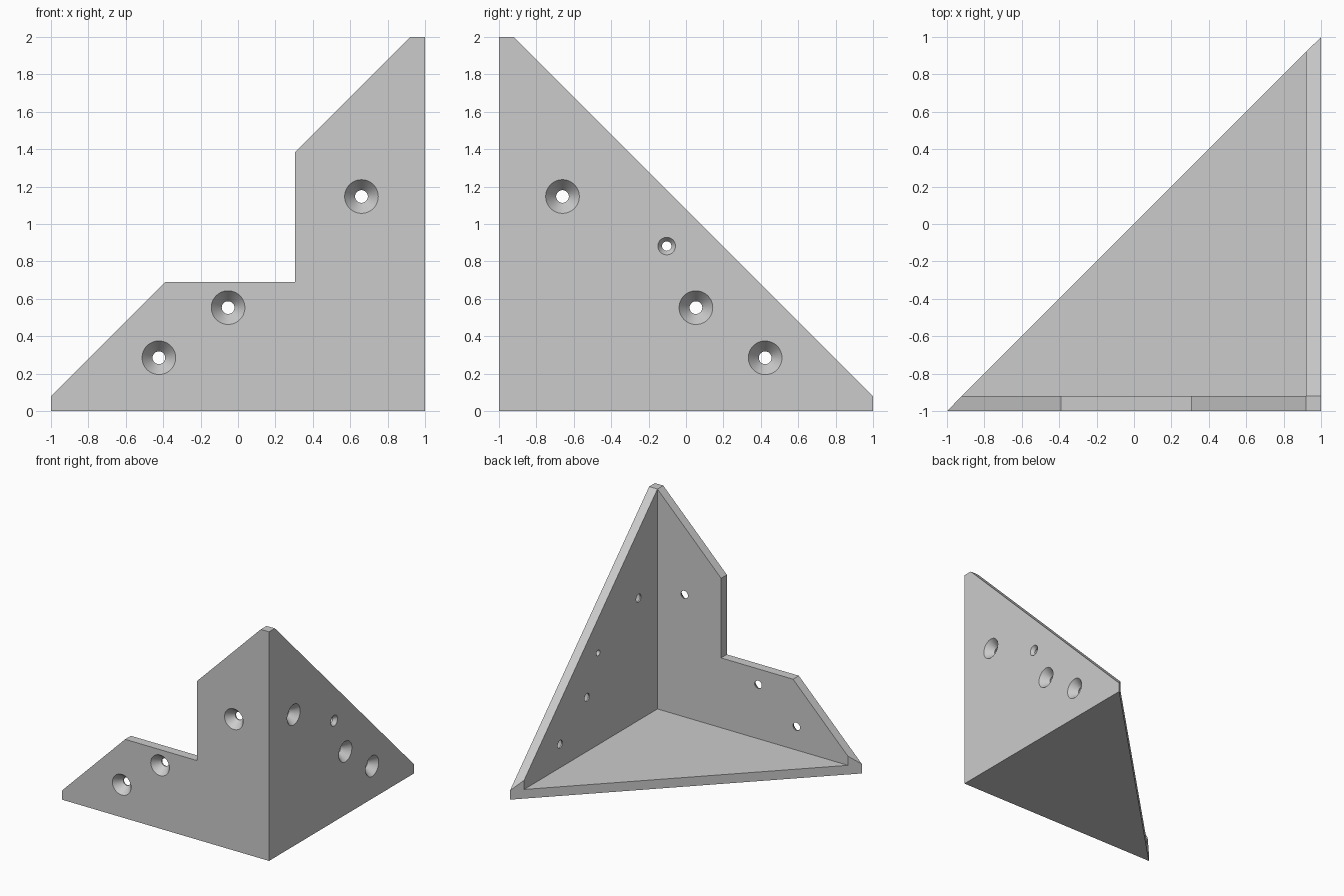
import bpy
import bmesh
import math
from mathutils import Vector, Matrix

if "Cube" in bpy.data.objects:
    bpy.data.objects.remove(bpy.data.objects["Cube"], do_unlink=True)

T = 0.08          # plate thickness
SLOPE = 1.0 + T   # height of the sloping edges above the middle

grey = bpy.data.materials.new("plain_grey")
grey.use_nodes = True
grey.diffuse_color = (0.6, 0.6, 0.6, 1)
grey.node_tree.nodes["Principled BSDF"].inputs["Base Color"].default_value = (0.6, 0.6, 0.6, 1)


def add_object(name, bm):
    bmesh.ops.recalc_face_normals(bm, faces=bm.faces)
    mesh = bpy.data.meshes.new(name)
    bm.to_mesh(mesh)
    bm.free()
    mesh.materials.append(grey)
    obj = bpy.data.objects.new(name, mesh)
    bpy.context.collection.objects.link(obj)
    return obj


def prism(name, outline, depth):
    """Extrude a closed 3D outline along a vector."""
    bm = bmesh.new()
    face = bm.faces.new([bm.verts.new(p) for p in outline])
    new = bmesh.ops.extrude_face_region(bm, geom=[face], use_keep_orig=True)["geom"]
    verts = [v for v in new if isinstance(v, bmesh.types.BMVert)]
    bmesh.ops.translate(bm, verts=verts, vec=Vector(depth))
    return add_object(name, bm)


def countersink(name, centre, outward, wide, narrow, sink):
    """Screw hole cutter: a cone from the outer face, then a straight bore."""
    bm = bmesh.new()
    n = 48
    stations = [(0.04, wide), (0, wide), (-sink, narrow), (-T - 0.04, narrow)]
    rings = [[bm.verts.new((r * math.cos(i * math.tau / n), r * math.sin(i * math.tau / n), z))
              for i in range(n)] for z, r in stations]
    for a, b in zip(rings, rings[1:]):
        for i in range(n):
            j = (i + 1) % n
            bm.faces.new((a[i], a[j], b[j], b[i]))
    bm.faces.new(rings[0])
    bm.faces.new(rings[-1])
    turn = Vector(outward).to_track_quat('Z', 'Y').to_matrix().to_4x4()
    bm.transform(Matrix.Translation(centre) @ turn)
    return add_object(name, bm)


def combine(target, tool, operation):
    tool.hide_render = True
    mod = target.modifiers.new(operation.lower(), 'BOOLEAN')
    mod.operation = operation
    mod.solver = 'EXACT'
    mod.object = tool
    bpy.context.view_layer.objects.active = target
    bpy.ops.object.modifier_apply(modifier=mod.name)
    bpy.data.objects.remove(tool, do_unlink=True)


# Three plates meeting at the front left corner
bracket = prism("corner_bracket", [(-1, -1, 0), (1, -1, 0), (1, 1, 0), (-1, 1, 0)], (0, 0, T))
side_wall = prism("side_wall",
                  [(1, y, z) for y, z in ((-1, 0), (1, 0), (1, T), (T - 1, 2), (-1, 2))],
                  (-T, 0, 0))
notch_x, notch_z = 0.305, 0.69
front_outline = [(-1, 0), (1, 0), (1, 2), (1 - T, 2), (notch_x, notch_x + SLOPE),
                 (notch_x, notch_z), (notch_z - SLOPE, notch_z), (-1, T)]
front_wall = prism("front_wall", [(x, -1, z) for x, z in front_outline], (0, T, 0))
combine(bracket, side_wall, 'UNION')
combine(bracket, front_wall, 'UNION')

# Diagonal trim across the back
trim = prism("diagonal_trim", [(-1.5, -1.5, -0.5), (1.5, 1.5, -0.5), (-1.5, 1.5, -0.5)], (0, 0, 3))
combine(bracket, trim, 'DIFFERENCE')

# Merge leftover flat seams
bm = bmesh.new()
bm.from_mesh(bracket.data)
bmesh.ops.remove_doubles(bm, verts=bm.verts, dist=0.0001)
bmesh.ops.dissolve_limit(bm, angle_limit=0.01, verts=bm.verts, edges=bm.edges)
bm.to_mesh(bracket.data)
bm.free()

# Countersunk screw holes, mirrored between the two walls
for a, z in ((0.66, 1.147), (-0.053, 0.553), (-0.423, 0.285)):
    combine(bracket, countersink("front_hole", (a, -1, z), (0, -1, 0), 0.09, 0.034, 0.07), 'DIFFERENCE')
    combine(bracket, countersink("side_hole", (1, -a, z), (1, 0, 0), 0.09, 0.034, 0.07), 'DIFFERENCE')
combine(bracket, countersink("small_hole", (1, -0.103, 0.882), (1, 0, 0), 0.047, 0.025, 0.03), 'DIFFERENCE')

# Smooth the holes, keep plate edges sharp
bpy.ops.object.select_all(action='DESELECT')
bracket.select_set(True)
bpy.context.view_layer.objects.active = bracket
bpy.ops.object.shade_smooth_by_angle(angle=math.radians(30))
